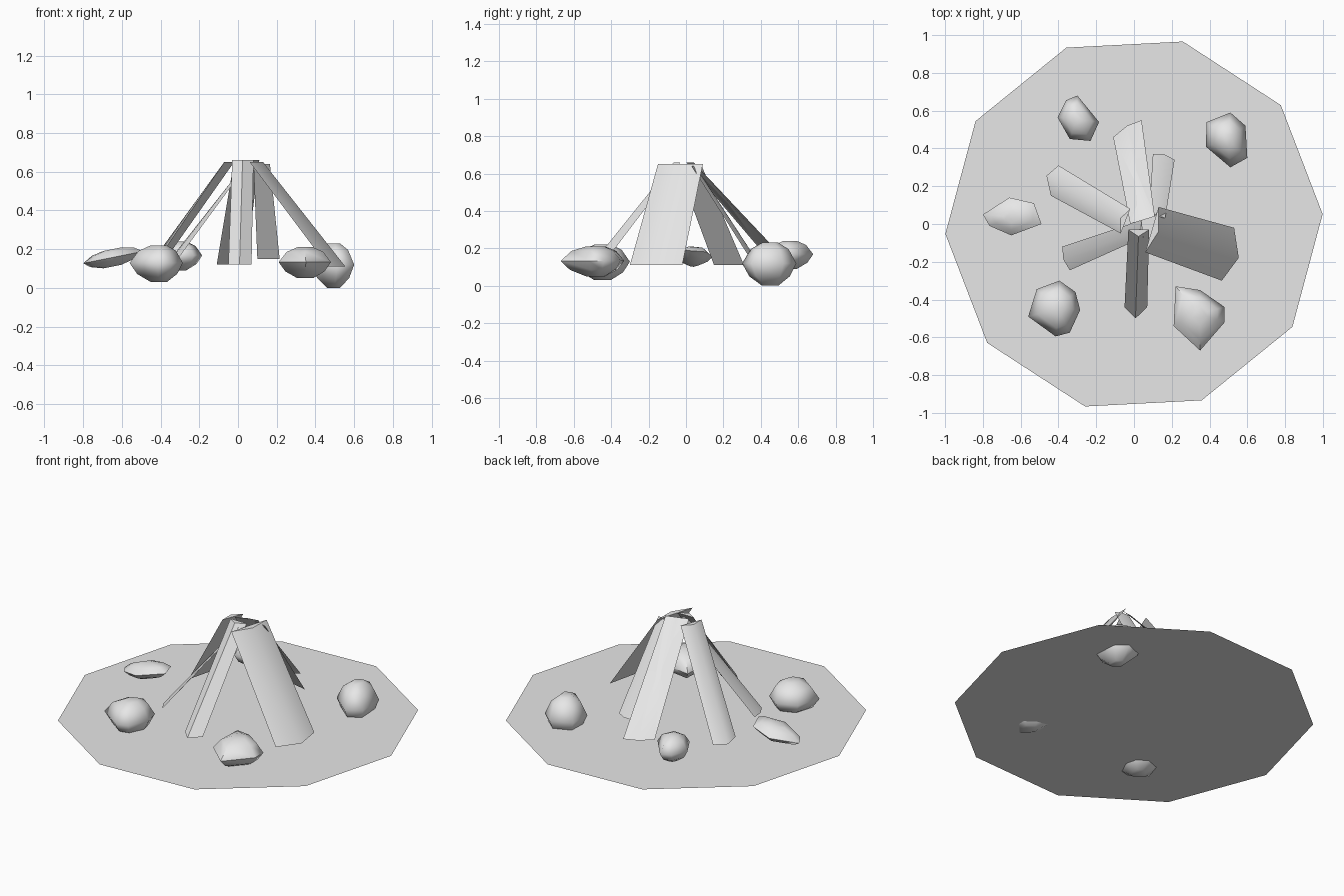
import bpy, bmesh
from math import radians
from mathutils import Vector, Matrix

cube = bpy.data.objects.get("Cube")
if cube:
    bpy.data.objects.remove(cube, do_unlink=True)

grey = bpy.data.materials.new("plain_grey")
grey.use_nodes = True
grey.diffuse_color = (0.8, 0.8, 0.8, 1)
grey.node_tree.nodes["Principled BSDF"].inputs["Base Color"].default_value = (0.8, 0.8, 0.8, 1)


def finish(bm, name, angle):
    """Turn a bmesh into a shaded object with the shared material."""
    bmesh.ops.recalc_face_normals(bm, faces=bm.faces)
    mesh = bpy.data.meshes.new(name)
    bm.to_mesh(mesh)
    bm.free()
    mesh.materials.append(grey)
    obj = bpy.data.objects.new(name, mesh)
    bpy.context.collection.objects.link(obj)
    bpy.ops.object.select_all(action='DESELECT')
    obj.select_set(True)
    bpy.context.view_layer.objects.active = obj
    bpy.ops.object.shade_smooth_by_angle(angle=radians(angle))
    return obj


def bridge(bm, lower, upper):
    """Join two rings of equal length with quads."""
    n = len(lower)
    for i in range(n):
        j = (i + 1) % n
        bm.faces.new((lower[i], lower[j], upper[j], upper[i]))


# Ground: a flat ten-sided sheet
bm = bmesh.new()
bmesh.ops.create_circle(bm, cap_ends=True, segments=10, radius=1,
                        matrix=Matrix.Translation((0, 0, 0.065)) @ Matrix.Rotation(radians(93), 4, 'Z'))
for face in bm.faces:
    if face.normal.z < 0:
        face.normal_flip()
mesh = bpy.data.meshes.new("ground_disc")
bm.to_mesh(mesh)
bm.free()
mesh.materials.append(grey)
bpy.context.collection.objects.link(bpy.data.objects.new("ground_disc", mesh))


def plank(name, foot, foot_z, head, head_z, ridge):
    """Split log: a shallow three-sided section, cut level at both ends."""
    bm = bmesh.new()
    rings = []
    middle = (Vector(foot[0]) + Vector(foot[1])) / 2
    outward = (middle - (Vector(head[0]) + Vector(head[1])) / 2).normalized()
    for (a, b), z, bulge in ((foot, foot_z, ridge), (head, head_z, ridge * 0.6)):
        a, b = Vector(a), Vector(b)
        crest = (a + b) / 2 + outward * bulge
        rings.append([bm.verts.new((p.x, p.y, z)) for p in (a, crest, b)])
    bridge(bm, *rings)
    for ring in rings:
        bm.faces.new(ring)
    finish(bm, name, 50)


# Leaning logs: foot edge, foot height, head edge, head height, ridge depth
plank("east_log", ((0.53, -0.02), (0.465, -0.3)), 0.11, ((0.13, 0.09), (0.06, -0.15)), 0.65, 0.06)
plank("front_log", ((-0.05, -0.44), (0.07, -0.44)), 0.12, ((-0.03, -0.03), (0.08, -0.03)), 0.66, 0.06)
plank("back_log", ((-0.11, 0.46), (0.04, 0.55)), 0.12, ((-0.02, 0), (0.11, 0.04)), 0.66, 0.015)
plank("back_slat", ((0.1, 0.37), (0.215, 0.34)), 0.15, ((0.08, 0.05), (0.165, 0.03)), 0.64, 0.015)
plank("north_west_log", ((-0.4, 0.31), (-0.44, 0.15)), 0.11, ((-0.02, 0.08), (-0.07, -0.05)), 0.65, 0.05)
plank("west_log", ((-0.38, -0.12), (-0.34, -0.245)), 0.11, ((0.04, 0.02), (0.05, -0.07)), 0.64, 0.015)


def stone(name, outline, low, high, tilt=0):
    """Rounded rock: its plan outline swept over shrinking rings."""
    bm = bmesh.new()
    points = [Vector(p) for p in outline]
    centre = sum(points, Vector((0, 0))) / len(points)
    rings = []
    for height, size in ((0, 0.3), (0.22, 0.75), (0.52, 1), (0.85, 0.7), (1, 0.3)):
        ring = []
        for p in points:
            q = centre + (p - centre) * size
            z = low + (high - low) * height + tilt * (q.x - centre.x)
            ring.append(bm.verts.new((q.x, q.y, z)))
        rings.append(ring)
    for lower, upper in zip(rings, rings[1:]):
        bridge(bm, lower, upper)
    bm.faces.new(rings[0])
    bm.faces.new(rings[-1])
    finish(bm, name, 65)


# Ring of stones
stone("stone_back_east", ((0.51, 0.59), (0.59, 0.52), (0.6, 0.35), (0.51, 0.3),
                          (0.38, 0.41), (0.385, 0.54)), 0, 0.23)
stone("stone_back_west", ((-0.3, 0.68), (-0.185, 0.54), (-0.23, 0.44), (-0.34, 0.45),
                          (-0.405, 0.565), (-0.36, 0.655)), 0.09, 0.24)
stone("stone_west", ((-0.8, 0.05), (-0.66, 0.14), (-0.53, 0.11), (-0.49, 0),
                     (-0.65, -0.06), (-0.765, -0.01)), 0.11, 0.2, 0.2)
stone("stone_front_west", ((-0.395, -0.3), (-0.31, -0.36), (-0.285, -0.455), (-0.34, -0.575),
                           (-0.415, -0.595), (-0.56, -0.49), (-0.515, -0.345)), 0.03, 0.22)
stone("stone_front_east", ((0.22, -0.33), (0.35, -0.35), (0.48, -0.44), (0.48, -0.52),
                           (0.35, -0.67), (0.21, -0.54)), 0.05, 0.21)
